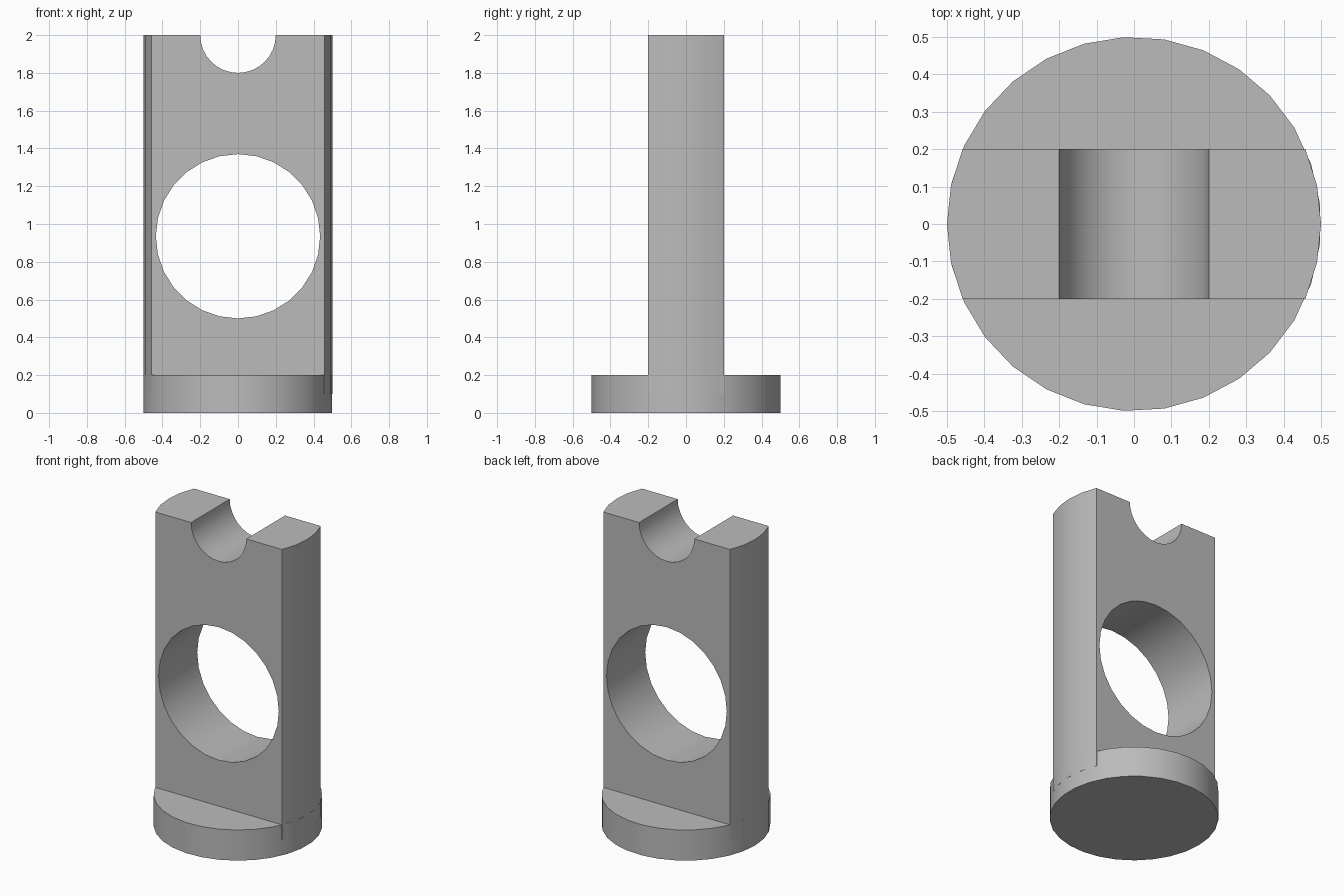
import bpy, bmesh, math

cube = bpy.data.objects.get("Cube")
if cube:
    bpy.data.objects.remove(cube, do_unlink=True)

RADIUS, HALF_DEPTH, HEIGHT, BASE_TOP = 0.5, 0.2, 2.0, 0.2

grey = bpy.data.materials.new("plain grey")
grey.use_nodes = True
colour = (0.5, 0.5, 0.5, 1)
grey.diffuse_color = colour
grey.node_tree.nodes["Principled BSDF"].inputs["Base Color"].default_value = colour


def prism(name, outline, start, vector):
    """Extrude a closed outline of 3D points along a vector."""
    bm = bmesh.new()
    face = bm.faces.new([bm.verts.new(p) for p in outline])
    grown = bmesh.ops.extrude_face_region(bm, geom=[face])["geom"]
    verts = [g for g in grown if isinstance(g, bmesh.types.BMVert)]
    bmesh.ops.translate(bm, verts=verts, vec=vector)
    bmesh.ops.translate(bm, verts=bm.verts, vec=start)
    bmesh.ops.recalc_face_normals(bm, faces=bm.faces)
    mesh = bpy.data.meshes.new(name)
    bm.to_mesh(mesh)
    bm.free()
    mesh.materials.append(grey)
    obj = bpy.data.objects.new(name, mesh)
    bpy.context.collection.objects.link(obj)
    return obj


def arc(radius, start, end, steps):
    angles = [start + (end - start) * i / steps for i in range(steps + 1)]
    return [(radius * math.cos(a), radius * math.sin(a)) for a in angles]


def smooth(obj):
    bpy.ops.object.select_all(action="DESELECT")
    obj.select_set(True)
    bpy.context.view_layer.objects.active = obj
    bpy.ops.object.shade_smooth_by_angle(angle=math.radians(20))


# Round base, with one corner pointing to -x
ring = arc(RADIUS, math.pi, 3 * math.pi, 29)[:-1]
base = prism("round_base", [(x, y, 0) for x, y in ring], (0, 0, 0), (0, 0, BASE_TOP))

# Column: the base circle cut flat at the front and back
half = math.asin(HALF_DEPTH / RADIUS)
plan = arc(RADIUS, -half, half, 4) + arc(RADIUS, math.pi - half, math.pi + half, 4)
column_foot = BASE_TOP / 2
column = prism("column", [(x, y, 0) for x, y in plan],
               (0, 0, column_foot), (0, 0, HEIGHT - column_foot))

# Large through hole and the half-round notch in the top
for name, radius, z, sides in (("hole", 0.435, 0.935, 28), ("notch", 0.2, HEIGHT, 32)):
    circle = arc(radius, 0, 2 * math.pi, sides)[:-1]
    cutter = prism(name + "_cutter", [(x, 0, y) for x, y in circle], (0, -1, z), (0, 2, 0))
    cutter.hide_render = True
    cut = column.modifiers.new(name, "BOOLEAN")
    cut.operation = "DIFFERENCE"
    cut.solver = "EXACT"
    cut.object = cutter
    bpy.context.view_layer.objects.active = column
    bpy.ops.object.modifier_apply(modifier=cut.name)
    bpy.data.objects.remove(cutter, do_unlink=True)

for part in (base, column):
    smooth(part)
